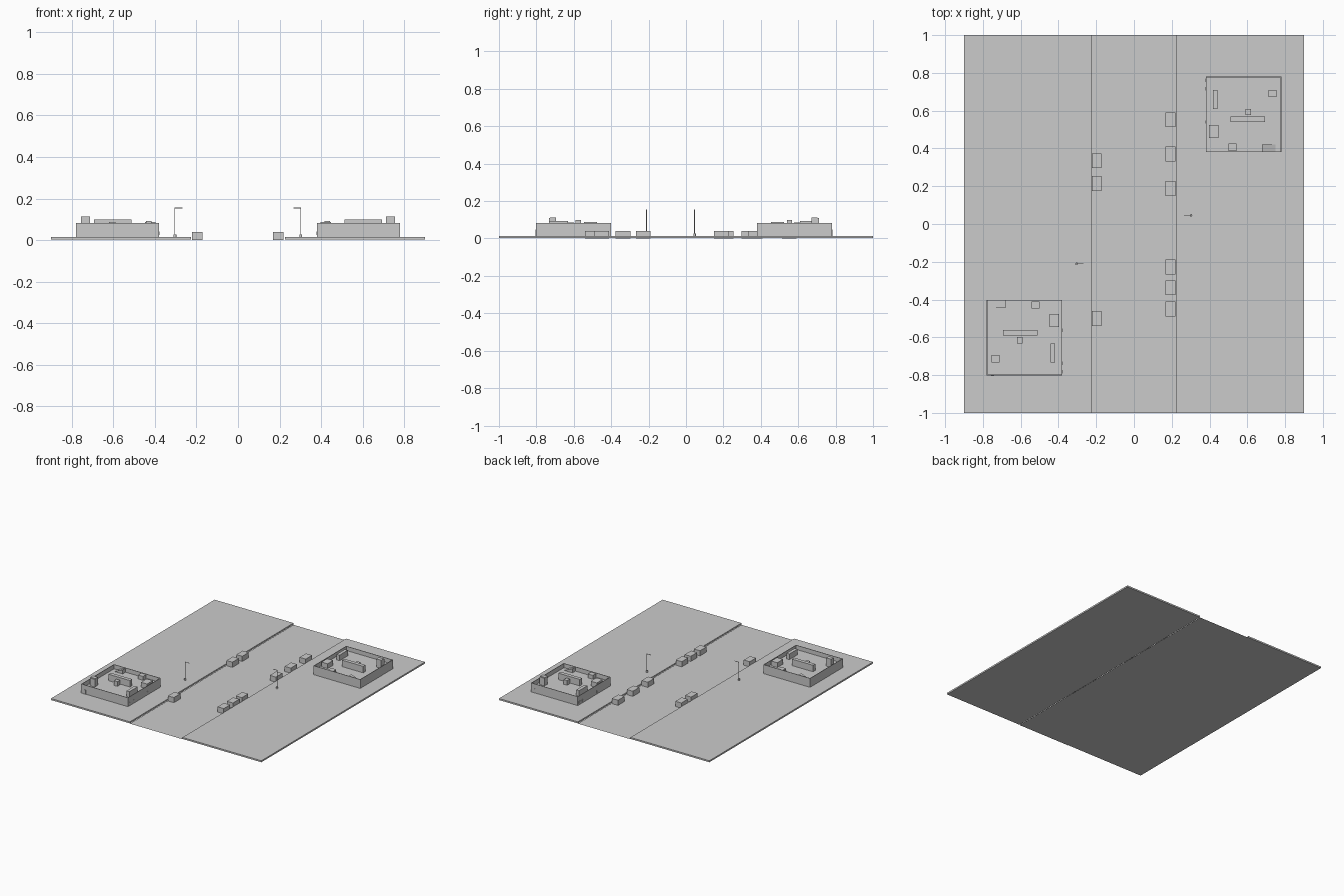
import bpy, bmesh, math
from mathutils import Vector

if "Cube" in bpy.data.objects:
    bpy.data.objects.remove(bpy.data.objects["Cube"])


def mesh_object(name, bm):
    bmesh.ops.recalc_face_normals(bm, faces=bm.faces)
    me = bpy.data.meshes.new(name)
    bm.to_mesh(me)
    bm.free()
    ob = bpy.data.objects.new(name, me)
    bpy.context.collection.objects.link(ob)
    return ob


def box(name, x0, x1, y0, y1, z0, z1):
    bm = bmesh.new()
    bmesh.ops.create_cube(bm, size=1)
    for v in bm.verts:
        v.co = Vector((x0 + (v.co.x + .5) * (x1 - x0),
                       y0 + (v.co.y + .5) * (y1 - y0),
                       z0 + (v.co.z + .5) * (z1 - z0)))
    return mesh_object(name, bm)


def prism(name, profile, y0, y1):
    # profile in x/z extruded along y
    bm = bmesh.new()
    f = bm.faces.new([bm.verts.new((x, y0, z)) for x, z in profile])
    r = bmesh.ops.extrude_face_region(bm, geom=[f])
    vs = [g for g in r['geom'] if isinstance(g, bmesh.types.BMVert)]
    bmesh.ops.translate(bm, verts=vs, vec=(0, y1 - y0, 0))
    return mesh_object(name, bm)


def cylinder(name, r, x, y, z0, z1, n=12):
    bm = bmesh.new()
    bmesh.ops.create_cone(bm, cap_ends=True, segments=n, radius1=r, radius2=r, depth=z1 - z0)
    bmesh.ops.translate(bm, verts=bm.verts, vec=(x, y, (z0 + z1) / 2))
    return mesh_object(name, bm)


# road surface, just below the pavements
bm = bmesh.new()
bmesh.ops.create_grid(bm, x_segments=1, y_segments=1, size=1)
for v in bm.verts:
    v.co.x *= .225
mesh_object("road", bm)

# pavements
TOP = .014
box("pavement_left", -.9, -.225, -1, 1, .002, TOP)
box("pavement_right", .225, .9, -1, 1, .002, TOP)

# parked cars
for y in (.335, .215, -.50):
    box("car_left", -.222, -.171, y - .039, y + .039, 0, .04)
for y in (.552, .37, .188, -.228, -.337, -.45):
    box("car_right", .168, .22, y - .039, y + .039, 0, .04)


# street lamps with an arm over the road
def lamp(x, y, s):
    cylinder("lamp_base", .007, x, y, TOP, .028)
    cylinder("lamp_pole", .002, x, y, TOP, .156, 8)
    box("lamp_arm", min(x, x - s * .036), max(x, x - s * .036), y - .0015, y + .0015, .153, .156)


lamp(.302, .046, 1)
lamp(-.304, -.211, -1)

# courtyard building: local coordinates, turned half round for the second one
ROOF, WALL, H, T = .05, .2, .083, .004


def building(cx, cy, s):
    parts = []
    w, i = WALL, WALL - T
    # outer block and thin parapet
    parts.append(box("building_body", -w, w, -w, w, TOP, ROOF))
    for k in (-1, 1):
        a, b = sorted((k * i, k * w))
        parts.append(box("parapet_side", a, b, -w, w, ROOF, H))
        parts.append(box("parapet_end", -i, i, a, b, ROOF, H))
    # rooftop units: x0, x1, y0, y1, top
    units = [(-.163, -.138, .03, .13, .093),
             (-.184, -.132, -.126, -.056, .087),
             (-.08, -.038, -.193, -.155, .08),
             (-.068, .113, -.04, -.012, .1),
             (.01, .04, -.003, .03, .086),
             (.133, .175, .092, .124, .113),
             (.133, .175, .124, .13, .109)]
    for x0, x1, y0, y1, z in units:
        parts.append(box("roof_unit", x0, x1, y0, y1, ROOF, z))
    # ramp against the wall
    parts.append(prism("roof_ramp", [(.097, ROOF), (.17, ROOF), (.097, .081)], -i, -.16))
    # door and windows
    parts.append(box("door", .16, .178, w - .01, w + .002, TOP, .047))
    for y in (.18, .136, -.04):
        parts.append(box("window", -w - .002, -w + .01, y - .009, y + .009, .025, .041))
    for ob in parts:
        ob.location = (cx, cy, 0)
        if s < 0:
            ob.rotation_euler = (0, 0, math.pi)


building(.58, .58, 1)
building(-.58, -.602, -1)
